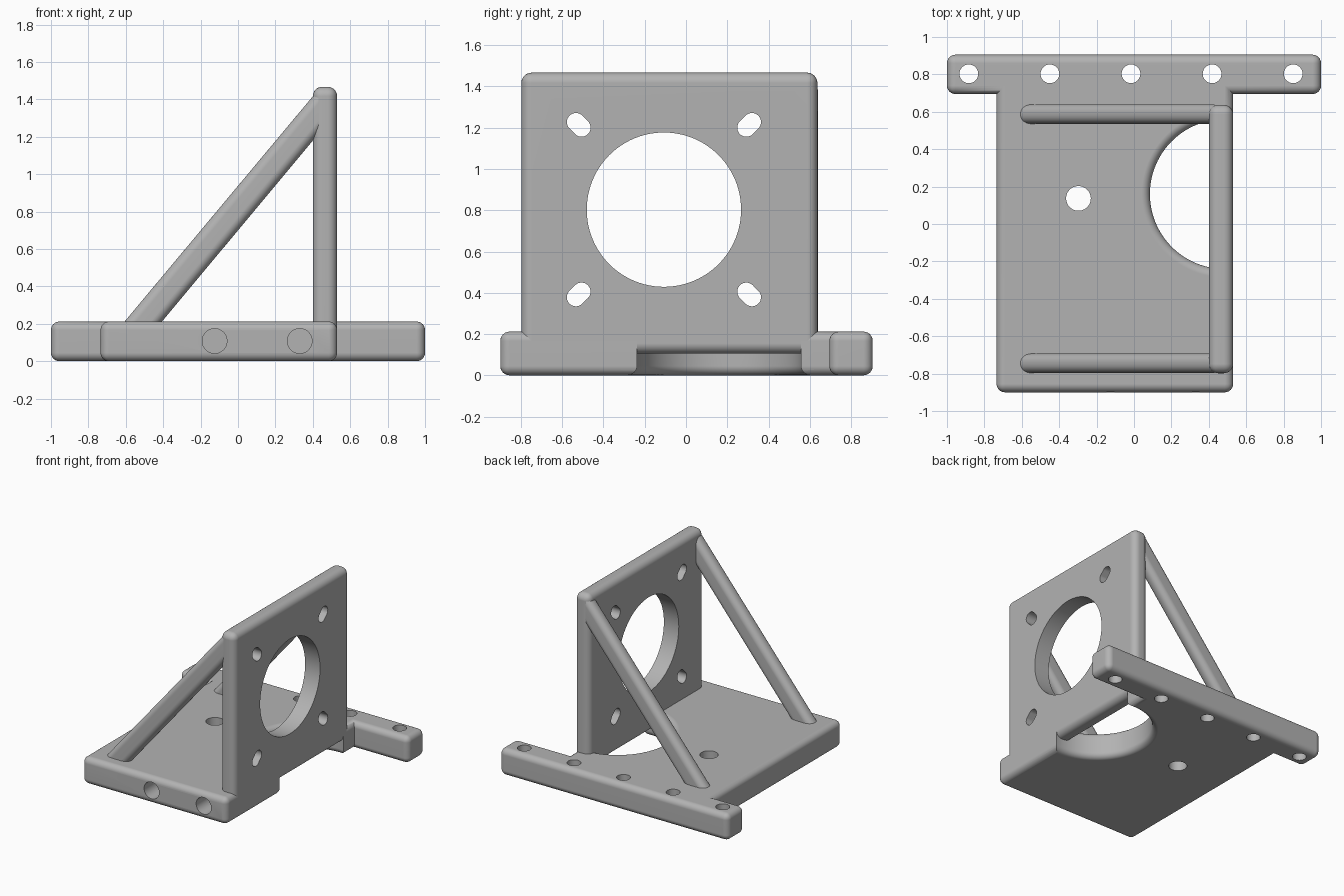
import bpy, bmesh, math
from mathutils import Matrix, Vector

if "Cube" in bpy.data.objects:
    bpy.data.objects.remove(bpy.data.objects["Cube"])

grey = bpy.data.materials.new("plain_grey")
grey.use_nodes = True
grey.diffuse_color = (0.45, 0.45, 0.45, 1)
grey.node_tree.nodes["Principled BSDF"].inputs["Base Color"].default_value = (0.45, 0.45, 0.45, 1)
cutters = []


def make(name, bm):
    bmesh.ops.recalc_face_normals(bm, faces=bm.faces)
    mesh = bpy.data.meshes.new(name)
    bm.to_mesh(mesh)
    bm.free()
    mesh.materials.append(grey)
    ob = bpy.data.objects.new(name, mesh)
    bpy.context.collection.objects.link(ob)
    return ob


def round_box(name, lo, hi, radius):
    """Box between two corners with every edge filleted."""
    lo, hi = Vector(lo), Vector(hi)
    bm = bmesh.new()
    bmesh.ops.create_cube(bm, size=1)
    for v in bm.verts:
        v.co = Vector(a + (b - a) * (c + 0.5) for a, b, c in zip(lo, hi, v.co))
    bmesh.ops.bevel(bm, geom=bm.edges[:], offset=radius, segments=6,
                    profile=0.5, affect='EDGES')
    return make(name, bm)


def combine(ob, other, operation):
    mod = ob.modifiers.new(operation.lower(), 'BOOLEAN')
    mod.operation, mod.object, mod.solver = operation, other, 'EXACT'
    other.hide_render = True
    cutters.append(other)


def drill(ob, centre, axis, radius, depth=1.0, sides=48, stretch=None):
    """Round hole along an axis; stretch=(factor, angle) makes a slot."""
    bm = bmesh.new()
    bmesh.ops.create_cone(bm, cap_ends=True, segments=sides, radius1=radius,
                          radius2=radius, depth=depth)
    if stretch:
        shift, angle = stretch
        direction = Vector((math.cos(angle), math.sin(angle), 0))
        for v in bm.verts:
            side = v.co.xy.dot(direction.xy)
            v.co += direction * shift * (1 if side > 0 else -1)
    turn = Vector((0, 0, 1)).rotation_difference(Vector(axis)).to_matrix().to_4x4()
    bm.transform(Matrix.Translation(centre) @ turn)
    combine(ob, make("hole_cutter", bm), 'DIFFERENCE')


def finish(ob):
    bpy.ops.object.select_all(action='DESELECT')
    ob.select_set(True)
    bpy.context.view_layer.objects.active = ob
    bpy.ops.object.convert(target='MESH')
    bpy.ops.object.shade_smooth_by_angle(angle=math.radians(35))
    mod = ob.modifiers.new("flat_face_normals", 'WEIGHTED_NORMAL')
    mod.keep_sharp = True


THICK, R = 0.212, 0.045

# Base plate joined to the mounting rail
base = round_box("base_plate", (-0.735, -0.9, 0), (0.53, 0.85, THICK), R)
rail = round_box("rail", (-1, 0.695, 0), (1, 0.905, THICK), R)
combine(base, rail, 'UNION')

# Large opening with flared rims
profile = [(0.4 + R, -0.1), (0.4 + R, 0)]
for i in range(1, 7):
    a = i / 6 * math.pi / 2
    profile.append((0.4 + R * (1 - math.sin(a)), R * (1 - math.cos(a))))
profile += [(r, THICK - z) for r, z in reversed(profile)]
bm = bmesh.new()
rings = []
for r, z in profile:
    ring = bmesh.ops.create_circle(bm, segments=96, radius=r,
                                   matrix=Matrix.Translation((0.485, 0.16, z)))["verts"]
    rings.append(ring)
for lower, upper in zip(rings, rings[1:]):
    for i in range(len(lower)):
        j = (i + 1) % len(lower)
        bm.faces.new((lower[i], lower[j], upper[j], upper[i]))
bm.faces.new(rings[0])
bm.faces.new(rings[-1])
combine(base, make("opening_cutter", bm), 'DIFFERENCE')

# Screw holes in rail and base
for i in range(5):
    drill(base, (-0.883 + i * 0.4335, 0.803, 0.1), (0, 0, 1), 0.05)
drill(base, (-0.297, 0.137, 0.1), (0, 0, 1), 0.066)
# Blind holes in the front and side edges
for x in (-0.125, 0.33):
    drill(base, (x, -0.9, 0.108), (0, 1, 0), 0.066, depth=0.6)
for y in (-0.81, 0.45):
    drill(base, (-0.735, y, 0.108), (1, 0, 0), 0.066, depth=0.6)

# Upright plate with round opening and four diagonal slots
upright = round_box("upright_plate", (0.4, -0.798, 0.105), (0.53, 0.637, 1.467), 0.05)
drill(upright, (0.46, -0.107, 0.803), (1, 0, 0), 0.374, sides=96)
for sy in (-1, 1):
    for sz in (-1, 1):
        angle = math.pi / 4 if sy * sz > 0 else -math.pi / 4
        # The slot runs radially, measured in the turned z and y axes
        drill(upright, (0.46, -0.107 + sy * 0.413, 0.803 + sz * 0.411), (1, 0, 0),
              0.044, stretch=(0.019, -angle))

# Diagonal struts
struts = []
for name, y in (("front_strut", -0.745), ("back_strut", 0.587)):
    outline = [(-0.70, 0.1), (-0.50, 0.1), (0.43, 1.215), (0.43, 1.452)]
    bm = bmesh.new()
    near, far = ([bm.verts.new((x, y + s * 0.052, z)) for x, z in outline] for s in (-1, 1))
    bm.faces.new(near)
    bm.faces.new(far[::-1])
    for i in range(4):
        j = (i + 1) % 4
        bm.faces.new((near[j], near[i], far[i], far[j]))
    long_edges = [e for e in bm.edges if e.calc_length() > 1]
    bmesh.ops.bevel(bm, geom=long_edges, offset=0.046, segments=6, profile=0.5, affect='EDGES')
    struts.append(make(name, bm))

for ob in [base, upright] + struts:
    finish(ob)
for ob in cutters:
    bpy.data.objects.remove(ob)
